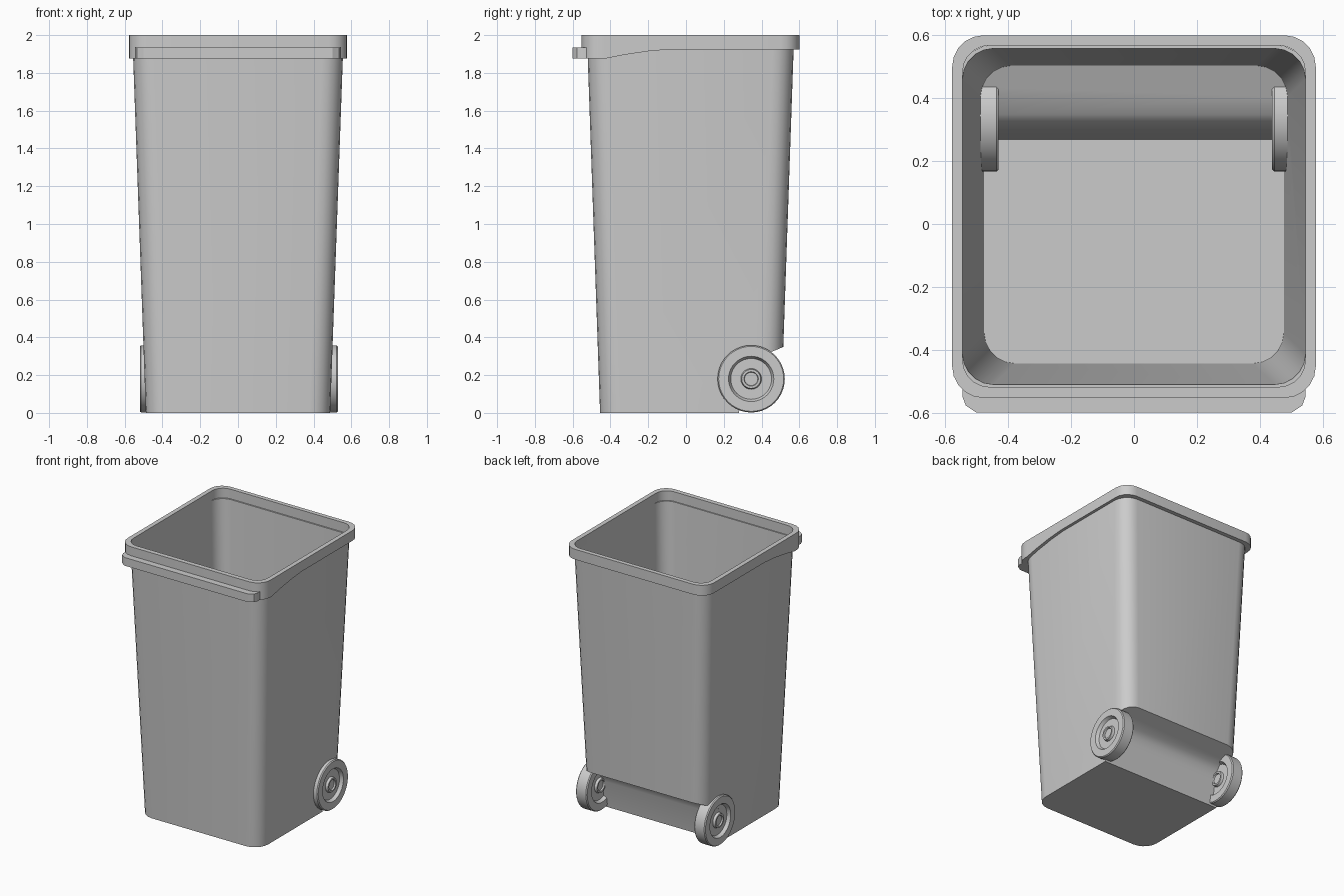
import bpy, bmesh
from math import sin, cos, pi, radians

cube = bpy.data.objects.get("Cube")
if cube:
    bpy.data.objects.remove(cube, do_unlink=True)

grey = bpy.data.materials.new("grey_plastic")
grey.use_nodes = True
colour = (0.6, 0.6, 0.6, 1)
grey.diffuse_color = colour
grey.node_tree.nodes["Principled BSDF"].inputs["Base Color"].default_value = colour


def rounded_rect(x, y0, y1, r, z, side_ys=()):
    """Counter-clockwise ring, with optional extra points along both sides."""
    def arc(cx, cy, start):
        return [(cx + r * cos(start + a * pi / 10), cy + r * sin(start + a * pi / 10), z)
                for a in range(6)]
    ring = arc(x - r, y0 + r, -pi / 2)
    ring += [(x, y, z) for y in side_ys]
    ring += arc(x - r, y1 - r, 0) + arc(r - x, y1 - r, pi / 2)
    ring += [(-x, y, z) for y in reversed(side_ys)]
    return ring + arc(r - x, y0 + r, pi)


def loft(name, rings, loop=False):
    """Skin between rings; cap the ends, or join the last ring to the first."""
    bm = bmesh.new()
    rows = [[bm.verts.new(p) for p in ring] for ring in rings]
    n = len(rows[0])
    pairs = list(zip(rows, rows[1:])) + ([(rows[-1], rows[0])] if loop else [])
    for a, b in pairs:
        for i in range(n):
            j = (i + 1) % n
            bm.faces.new((a[i], a[j], b[j], b[i]))
    if not loop:
        bm.faces.new(rows[0])
        bm.faces.new(rows[-1])
    bmesh.ops.recalc_face_normals(bm, faces=bm.faces)
    mesh = bpy.data.meshes.new(name)
    bm.to_mesh(mesh)
    bm.free()
    mesh.materials.append(grey)
    obj = bpy.data.objects.new(name, mesh)
    bpy.context.collection.objects.link(obj)
    return obj


def subtract(target, cutter):
    """Cut one solid from another and discard the cutter."""
    mod = target.modifiers.new("cut", "BOOLEAN")
    mod.operation, mod.solver, mod.object = "DIFFERENCE", "EXACT", cutter
    graph = bpy.context.evaluated_depsgraph_get()
    mesh = bpy.data.meshes.new_from_object(target.evaluated_get(graph))
    target.modifiers.clear()
    target.data = mesh
    bpy.data.objects.remove(cutter, do_unlink=True)


def smooth(obj, angle=30):
    bpy.ops.object.select_all(action="DESELECT")
    obj.select_set(True)
    bpy.context.view_layer.objects.active = obj
    bpy.ops.object.shade_smooth_by_angle(angle=radians(angle))


def tapered_box(name, inset, z0, z1):
    rings = []
    for z in (z0, z1):
        t = z / 1.93
        rings.append(rounded_rect(0.488 + 0.069 * t - inset, -0.455 - 0.067 * t + inset,
                                  0.503 + 0.067 * t - inset, 0.11 - inset, z))
    return loft(name, rings)


def axle_recess(shift):
    """Prism across the lower back, which leaves room for the wheels."""
    profile = [(0.262, -0.1), (0.28, 0), (0.312, 0.2), (0.328, 0.25),
               (0.36, 0.285), (0.53, 0.355), (0.8, 0.36), (0.8, -0.1)]
    return loft("recess_cutter", [[(x, y - shift, z + shift) for y, z in profile]
                                  for x in (-0.8, 0.8)])


# Hollow body with the recess carried through to the inside
wall = 0.012
body = tapered_box("bin_body", 0, 0, 1.93)
subtract(body, axle_recess(0))
cavity = tapered_box("cavity_cutter", wall, wall, 2.1)
subtract(cavity, axle_recess(wall))
subtract(body, cavity)
smooth(body)

# Rim band, deeper towards the front
side_ys = (-0.43, -0.33, -0.2, -0.08)


def drop(ring):
    def height(y):
        t = min(max((y + 0.43) / 0.35, 0), 1)
        return 1.875 + 0.05 * t * (1.6 - 0.6 * t)
    return [(x, y, height(y)) for x, y, z in ring]


outer = rounded_rect(0.578, -0.553, 0.6, 0.1, 2, side_ys)
inner = rounded_rect(0.545, -0.518, 0.568, 0.085, 2, side_ys)
rim = loft("rim", [drop(outer), outer, inner, drop(inner)], loop=True)
smooth(rim)

# Front lip below the rim
right_half = [(0.545, -0.525), (0.545, -0.55), (0.535, -0.577), (0.5, -0.6)]
outline = right_half + [(-x, y) for x, y in reversed(right_half)]
lip = loft("front_lip", [[(x, y, z) for x, y in outline] for z in (1.875, 1.935)])
smooth(lip)

# Wheels: a turned profile of (radius, offset from the middle)
half = [(0.035, 0.03), (0.038, 0.04), (0.05, 0.04), (0.055, 0.022), (0.108, 0.022),
        (0.12, 0.045), (0.172, 0.045), (0.178, 0.038)]
wheel_profile = half + [(r, -d) for r, d in reversed(half)]
for name, x in (("right_wheel", -0.475), ("left_wheel", 0.484)):
    rings = [[(x + d, 0.345 + r * cos(a * pi / 20), 0.18 + r * sin(a * pi / 20))
              for a in range(40)] for r, d in wheel_profile]
    smooth(loft(name, rings))
